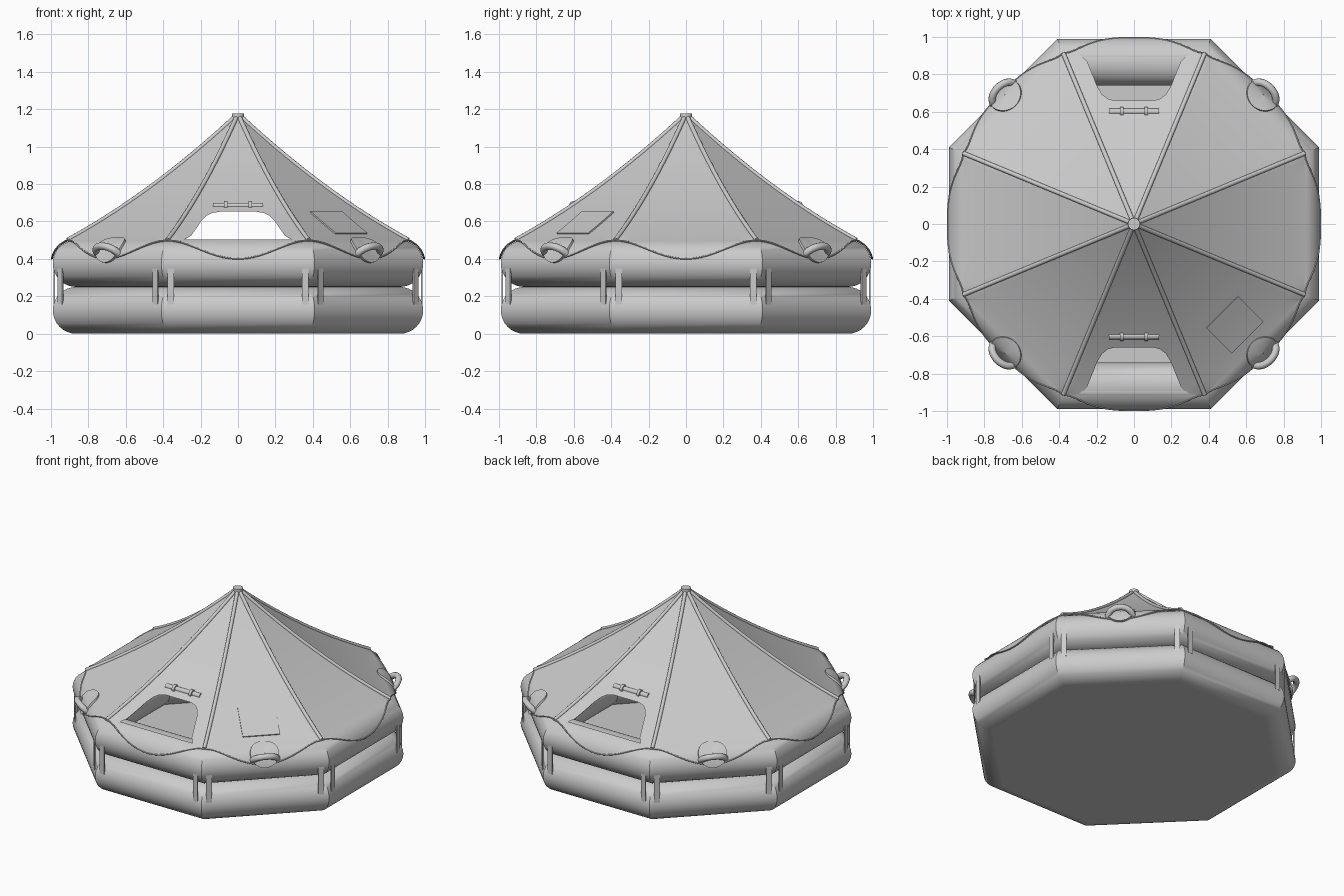
import bpy, bmesh
from math import sin, cos, pi, tan, radians, asin
from mathutils import Matrix, Vector

if "Cube" in bpy.data.objects:
    bpy.data.objects.remove(bpy.data.objects["Cube"])

SIDES = 8
TAN = tan(pi / SIDES)
TUBE_R, TUBE_D = 0.125, 0.865      # tube radius, distance of its axis from the centre
UPPER_Z = 0.375
SKIN_R = 0.134                     # canopy radius where it wraps the upper tube
APEX_Z = 1.175

grey = bpy.data.materials.new("light_grey")
grey.use_nodes = True
grey.diffuse_color = (0.6, 0.6, 0.6, 1)
grey.node_tree.nodes["Principled BSDF"].inputs["Base Color"].default_value = (0.6, 0.6, 0.6, 1)


def turn(k):
    return Matrix.Rotation(k * 2 * pi / SIDES, 4, 'Z')


def finish(obj, angle=30):
    """Bake modifiers and curves to a mesh, then shade it."""
    bpy.ops.object.select_all(action='DESELECT')
    obj.select_set(True)
    bpy.context.view_layer.objects.active = obj
    bpy.ops.object.convert(target='MESH')
    bpy.ops.object.shade_smooth_by_angle(angle=radians(angle))
    obj.data.materials.clear()
    obj.data.materials.append(grey)
    return obj


def from_bmesh(name, bm):
    bmesh.ops.remove_doubles(bm, verts=bm.verts, dist=0.0001)
    bmesh.ops.recalc_face_normals(bm, faces=bm.faces)
    mesh = bpy.data.meshes.new(name)
    bm.to_mesh(mesh)
    bm.free()
    obj = bpy.data.objects.new(name, mesh)
    bpy.context.collection.objects.link(obj)
    return obj


def grid(bm, rows, wrap=False):
    """Skin rows of points with quads."""
    vs = [[bm.verts.new(p) for p in row] for row in rows]
    for a, b in zip(vs, vs[1:]):
        n = len(a)
        for i in range(n if wrap else n - 1):
            j = (i + 1) % n
            bm.faces.new((a[i], a[j], b[j], b[i]))


def pipe(name, paths, radius, closed=False):
    curve = bpy.data.curves.new(name, 'CURVE')
    curve.dimensions = '3D'
    curve.bevel_depth = radius
    curve.bevel_resolution = 3
    curve.use_fill_caps = True
    for path in paths:
        s = curve.splines.new('POLY')
        s.points.add(len(path) - 1)
        for point, co in zip(s.points, path):
            point.co = (*co, 1)
        s.use_cyclic_u = closed
    obj = bpy.data.objects.new(name, curve)
    bpy.context.collection.objects.link(obj)
    return finish(obj, 40)


def wrap_point(u, angle, r=SKIN_R):
    """Point on the front upper tube, angle measured up from the outside."""
    return Vector((u, -TUBE_D - r * cos(angle), UPPER_Z + r * sin(angle)))


def roof_z(d):
    return APEX_Z - 0.9354 * d + 0.215 * d * d


# Buoyancy tubes, mitred at the corners
for name, z in (("lower_tube", TUBE_R), ("upper_tube", UPPER_Z)):
    bm = bmesh.new()
    rows = []
    for k in range(SIDES + 1):
        row = []
        for i in range(32):
            a = 2 * pi * i / 32
            d = TUBE_D + TUBE_R * cos(a)
            row.append(turn(k) @ Vector((-d * TAN, -d, z + TUBE_R * sin(a))))
        rows.append(row)
    grid(bm, rows, wrap=True)
    finish(from_bmesh(name, bm))

# Floor
bm = bmesh.new()
bmesh.ops.create_cone(bm, cap_ends=True, segments=SIDES, radius1=TUBE_D / cos(pi / SIDES),
                      radius2=TUBE_D / cos(pi / SIDES), depth=0.02,
                      matrix=Matrix.Translation((0, 0, 0.01)) @ Matrix.Rotation(pi / SIDES, 4, 'Z'))
finish(from_bmesh("floor", bm))

# Canopy panels: sagging roof, then a scalloped skirt over the tube
TOP = asin((0.501 - UPPER_Z) / SKIN_R)
EDGE_D = TUBE_D + SKIN_R * cos(TOP)
COLS, ROOF, SKIRT = 20, 16, 8


def panel_point(s, row):
    if row <= ROOF:
        d = 0.015 + (EDGE_D - 0.015) * row / ROOF
        return Vector((s * d * TAN, -d, roof_z(d)))
    hem_z = 0.4 + 0.05 * (1 - cos(pi * s))
    low = min(TOP - 0.01, asin((hem_z - UPPER_Z) / SKIN_R))
    a = TOP + (low - TOP) * (row - ROOF) / SKIRT
    p = wrap_point(0, a)
    p.x = -s * p.y * TAN
    return p


steps = [-1 + 2 * i / COLS for i in range(COLS + 1)]
bm = bmesh.new()
for k in range(SIDES):
    grid(bm, [[turn(k) @ panel_point(s, r) for s in steps] for r in range(ROOF + SKIRT + 1)])
canopy = from_bmesh("canopy", bm)
if sum(p.normal.z for p in canopy.data.polygons) < 0:
    canopy.data.flip_normals()
solid = canopy.modifiers.new("thickness", 'SOLIDIFY')
solid.thickness = 0.007
solid.offset = -1

# Front and back door openings, cut by one long prism
half = [(0.285, 0.504), (0.25, 0.525), (0.22, 0.567), (0.195, 0.605),
        (0.17, 0.63), (0.14, 0.645), (0.1, 0.652)]
outline = half + [(-x, z) for x, z in reversed(half)]
bm = bmesh.new()
grid(bm, [[(x, y, z) for x, z in outline] for y in (-1.3, 1.3)], wrap=True)
bmesh.ops.holes_fill(bm, edges=bm.edges)
cutter = from_bmesh("door_cutter", bm)
cutter.hide_render = True
cut = canopy.modifiers.new("doors", 'BOOLEAN')
cut.operation = 'DIFFERENCE'
cut.solver = 'EXACT'
cut.object = cutter
finish(canopy)
bpy.data.objects.remove(cutter)

# Ridge seams and hem piping
pipe("ridge_seams", [[turn(k) @ panel_point(1, r) for r in range(ROOF + 1)]
                     for k in range(SIDES)], 0.012)
pipe("canopy_hem", [[turn(k) @ panel_point(s, ROOF + SKIRT) for k in range(SIDES)
                     for s in steps[:-1]]], 0.004, closed=True)

# Peak cap
bm = bmesh.new()
bmesh.ops.create_cone(bm, cap_ends=True, segments=24, radius1=0.034, radius2=0.032,
                      depth=0.04, matrix=Matrix.Translation((0, 0, 1.157)))
finish(from_bmesh("peak_cap", bm))

# Vertical straps joining the tubes, a pair on each side
bm = bmesh.new()
for k in range(SIDES):
    for u in (-0.36, 0.36):
        bmesh.ops.create_cube(bm, size=1, matrix=turn(k) @ Matrix.Translation((u, -0.983, 0.26))
                              @ Matrix.Diagonal((0.036, 0.008, 0.21, 1)))
finish(from_bmesh("tube_straps", bm))

# Rolled door covers with their ties
for name, k in (("front_door_roll", 0), ("back_door_roll", 4)):
    bm = bmesh.new()
    for x, r, length in ((0, 0.017, 0.265), (-0.065, 0.026, 0.02), (0.065, 0.026, 0.02)):
        bmesh.ops.create_cone(bm, cap_ends=True, segments=20, radius1=r, radius2=r, depth=length,
                              matrix=turn(k) @ Matrix.Translation((x, -0.6, 0.683))
                              @ Matrix.Rotation(pi / 2, 4, 'Y'))
    finish(from_bmesh(name, bm))

# Grab handles on round patches, on the four diagonal sides
lift = Vector((0, -cos(radians(40)), sin(radians(40))))
loops = []
bm = bmesh.new()
for k in (1, 3, 5, 7):
    root = wrap_point(0, radians(25))
    loops.append([turn(k) @ (root + Vector((0.078 * cos(a), 0, 0)) + lift * (0.065 * sin(a) - 0.008))
                  for a in [pi * i / 16 for i in range(17)]])
    rows = []
    for r, height in ((0.001, 0.146), (0.05, 0.146), (0.092, 0.146), (0.094, 0.13)):
        rows.append([turn(k) @ wrap_point(r * cos(a), radians(40) + r * sin(a) / 0.14, height)
                     for a in [2 * pi * i / 32 for i in range(32)]])
    grid(bm, rows, wrap=True)
finish(from_bmesh("handle_patches", bm))
pipe("grab_handles", loops, 0.02)

# Square patch on the front left panel
bm = bmesh.new()
rows = []
for i in range(7):
    d = 0.665 + 0.19 * i / 6
    rows.append([turn(1) @ Vector((u, -d, roof_z(d) + 0.001)) for u in (-0.12, 0.12)])
grid(bm, rows)
patch = from_bmesh("square_patch", bm)
plate = patch.modifiers.new("thickness", 'SOLIDIFY')
plate.thickness = 0.014
plate.offset = 0
finish(patch)
